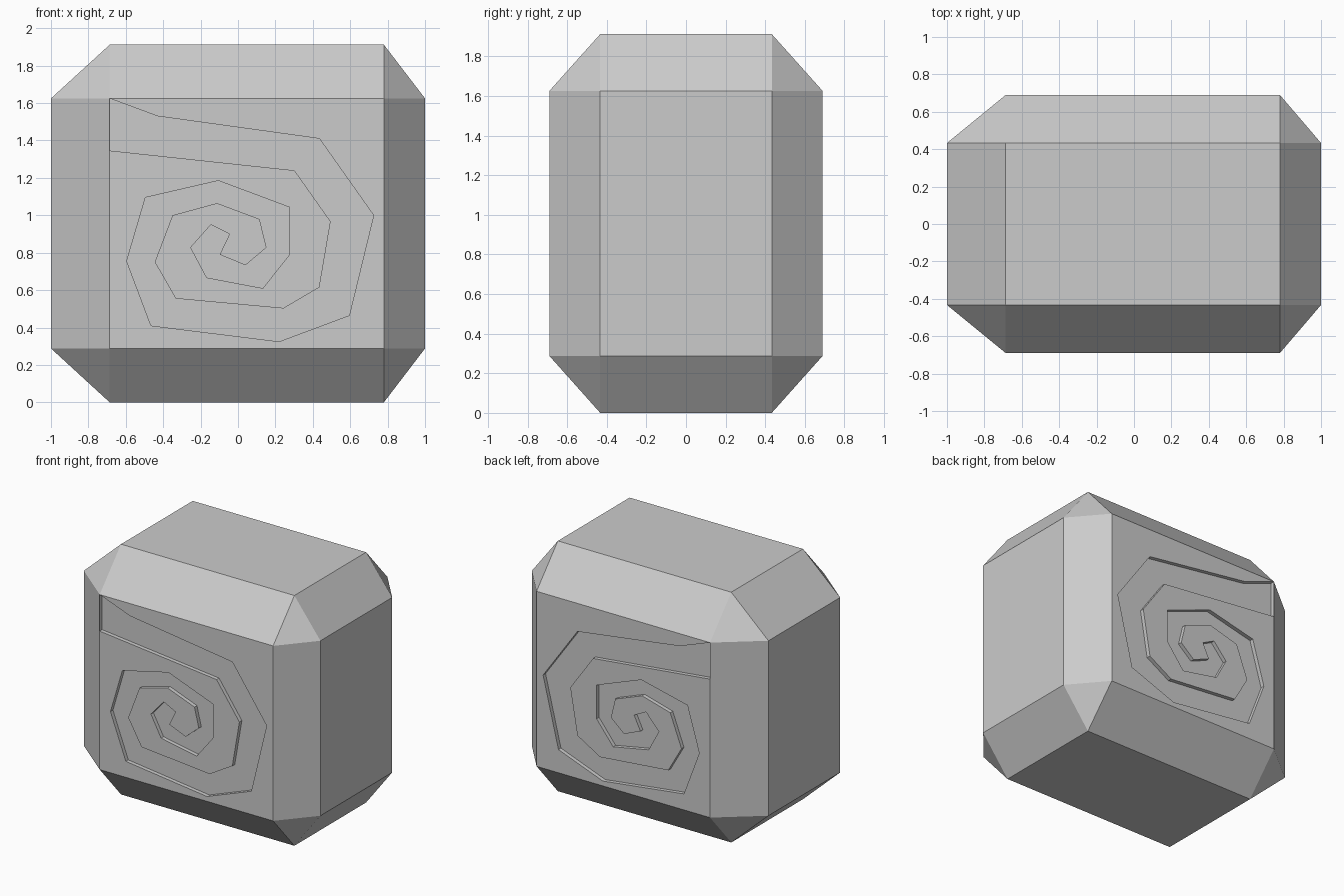
import bpy
import bmesh

cube = bpy.data.objects.get("Cube")
if cube:
    bpy.data.objects.remove(cube, do_unlink=True)

# Block limits: inner is the flat face extent, outer is the full extent
IN_X, OUT_X = (-0.686, 0.78), (-1.0, 1.0)
IN_Y, OUT_Y = (-0.433, 0.433), (-0.69, 0.69)
IN_Z, OUT_Z = (0.288, 1.625), (0.0, 1.912)
DEPTH = 0.03

# Two edges of the spiral groove, from the left rim to the centre (x, z)
outer_edge = [(IN_X[0], IN_Z[1]), (-.43, 1.53), (.435, 1.41), (.725, 1.0), (.595, .465),
              (.22, .325), (-.465, .41), (-.595, .755), (-.495, 1.095), (-.105, 1.185),
              (.275, 1.043), (.272, .786), (.133, .61), (-.167, .667), (-.253, .828),
              (-.145, .95)]
inner_edge = [(IN_X[0], 1.346), (.302, 1.24), (.495, .967), (.435, .615), (.243, .502),
              (-.333, .555), (-.445, .75), (-.35, 1.0), (-.112, 1.065), (.115, .98),
              (.152, .828), (.04, .733), (-.098, .79)]
centre = [(-.045, .90)]
groove = outer_edge + centre + inner_edge[::-1]
land = ([(IN_X[1], IN_Z[1]), (IN_X[1], IN_Z[0]), (IN_X[0], IN_Z[0])]
        + inner_edge + centre + outer_edge[::-1])

stone = bpy.data.materials.new("stone_grey")
stone.use_nodes = True
grey = (0.6, 0.6, 0.6, 1.0)
stone.diffuse_color = grey
stone.node_tree.nodes["Principled BSDF"].inputs["Base Color"].default_value = grey

bm = bmesh.new()

# Chamfered block: hull of three crossing slabs
for xs, ys, zs in ((OUT_X, IN_Y, IN_Z), (IN_X, OUT_Y, IN_Z), (IN_X, IN_Y, OUT_Z)):
    for x in xs:
        for y in ys:
            for z in zs:
                bm.verts.new((x, y, z))
bmesh.ops.convex_hull(bm, input=bm.verts[:])
bmesh.ops.dissolve_limit(bm, angle_limit=0.01, verts=bm.verts[:], edges=bm.edges[:])
bm.normal_update()

# Open the front and back, ready for the carved panels
panels = [f for f in bm.faces if abs(f.normal.y) > 0.99]
bmesh.ops.delete(bm, geom=panels, context='FACES_ONLY')


def carved_panel(side):
    """Flat land, sunken spiral floor and the walls between them."""
    surface, floor = side * OUT_Y[1], side * (OUT_Y[1] - DEPTH)

    def ring(points, y):
        return [bm.verts.new((x, y, z)) for x, z in points]

    faces = [bm.faces.new(ring(land, surface)), bm.faces.new(ring(groove, floor))]
    for a, b in zip(groove, groove[1:] + groove[:1]):
        faces.append(bm.faces.new(ring((a, b), surface) + ring((b, a), floor)))
    for f in faces[:2]:
        f.normal_update()
        if f.normal.y * side < 0:
            f.normal_flip()


for side in (-1, 1):
    carved_panel(side)

bmesh.ops.remove_doubles(bm, verts=bm.verts[:], dist=0.0005)
bmesh.ops.recalc_face_normals(bm, faces=bm.faces[:])

mesh = bpy.data.meshes.new("carved_block")
bm.to_mesh(mesh)
bm.free()
mesh.materials.append(stone)
block = bpy.data.objects.new("carved_block", mesh)
bpy.context.collection.objects.link(block)
